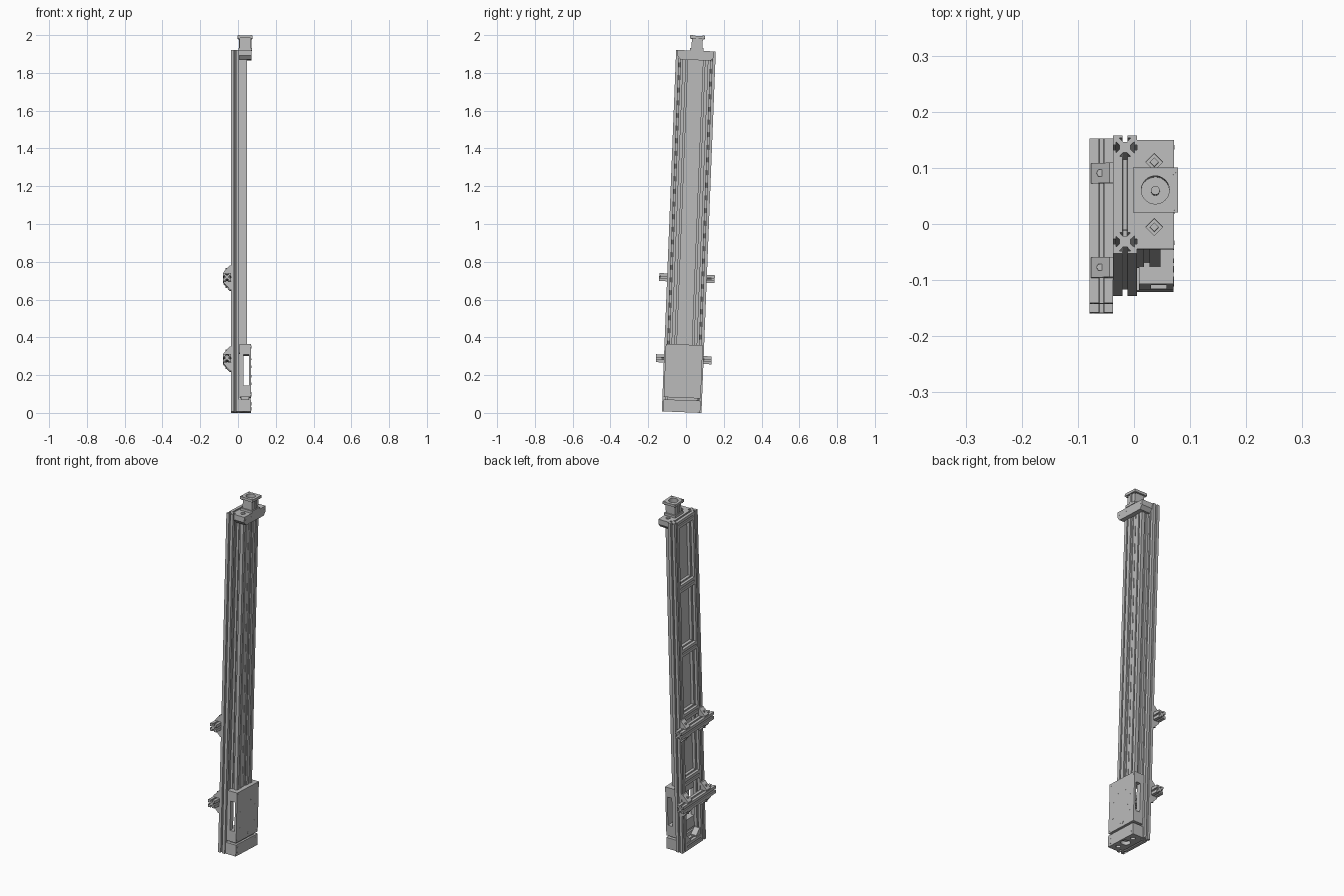
import bpy, bmesh, math
from mathutils import Matrix, Vector

if "Cube" in bpy.data.objects:
    bpy.data.objects.remove(bpy.data.objects["Cube"])

grey = bpy.data.materials.new("aluminium_grey")
grey.use_nodes = True
COLOUR = (0.5, 0.5, 0.5, 1)
grey.diffuse_color = COLOUR
grey.node_tree.nodes["Principled BSDF"].inputs["Base Color"].default_value = COLOUR

# The whole assembly leans slightly towards the back
LEAN = Matrix.Translation((0, -0.023, 0.004)) @ Matrix.Rotation(-0.0395, 4, 'X')


def prism(name, pts, axis, lo, hi):
    """Extrude a flat outline along one axis of the leaning frame."""
    place = {'x': lambda a, b, t: (t, a, b),
             'y': lambda a, b, t: (a, t, b),
             'z': lambda a, b, t: (a, b, t)}[axis]
    bm = bmesh.new()
    base = bm.faces.new([bm.verts.new(place(a, b, lo)) for a, b in pts])
    out = bmesh.ops.extrude_face_region(bm, geom=[base])
    shift = Vector(place(0, 0, hi - lo))
    bmesh.ops.translate(bm, verts=[v for v in out["geom"] if isinstance(v, bmesh.types.BMVert)], vec=shift)
    bmesh.ops.recalc_face_normals(bm, faces=bm.faces)
    bm.transform(LEAN)
    mesh = bpy.data.meshes.new(name)
    bm.to_mesh(mesh)
    bm.free()
    mesh.materials.append(grey)
    ob = bpy.data.objects.new(name, mesh)
    bpy.context.collection.objects.link(ob)
    return ob


def box(name, x, y, z):
    return prism(name, [(x[0], y[0]), (x[1], y[0]), (x[1], y[1]), (x[0], y[1])], 'z', *z)


def ngon(a, b, r, n, turn=0.0):
    return [(a + r * math.cos(math.tau * i / n + turn), b + r * math.sin(math.tau * i / n + turn))
            for i in range(n)]


def cut(ob, cutter):
    mod = ob.modifiers.new("cut", 'BOOLEAN')
    mod.operation, mod.solver, mod.object = 'DIFFERENCE', 'EXACT', cutter
    bpy.context.view_layer.objects.active = ob
    bpy.ops.object.modifier_apply(modifier=mod.name)
    bpy.data.objects.remove(cutter)


def t_slot(a, b, s=0.021):
    """Outline of a square extrusion with a T-slot in each side."""
    half = [(s, -s), (s, -0.0045), (0.0165, -0.0045), (0.0165, -0.01), (0.0095, -0.0035)]
    side = half + [(p, -q) for p, q in reversed(half[1:])]
    pts = []
    for _ in range(4):
        pts += [(a + p, b + q) for p, q in side]
        side = [(-q, p) for p, q in side]
    return pts


def screw(name, x, y, z, r=0.004):
    prism(name, ngon(y, z, r, 10), 'x', x, x + 0.002)


# Ladder frame: two uprights and evenly spaced rungs
FX, TOP = -0.016, 1.915
for label, y in (("front", -0.084), ("back", 0.084)):
    prism(label + "_upright", t_slot(FX, y), 'z', 0, TOP)
for i in range(6):
    prism("frame_rung", t_slot(FX, 0.021 + i * (TOP - 0.042) / 5), 'y', -0.063, 0.063)
for s in (-1, 1):
    prism("frame_corner_gusset", [(s * 0.063, 0.042), (s * 0.063, 0.08), (s * 0.056, 0.08),
                                  (s * 0.025, 0.049), (s * 0.025, 0.042)], 'x', -0.033, 0.001)

# Mounting bars with angle brackets above and below each upright
for z in (0.28, 0.71):
    prism("mounting_bar", t_slot(-0.058, z), 'y', -0.147, 0.147)
    for y in (-0.084, 0.084):
        for s in (-1, 1):
            prism("bar_bracket", [(-0.037, z + s * 0.021), (-0.037, z + s * 0.063), (-0.044, z + s * 0.063),
                                  (-0.077, z + s * 0.028), (-0.077, z + s * 0.021)],
                  'y', y - 0.018, y + 0.018)
            prism("bracket_bolt", ngon(-0.06, y, 0.007, 6), 'z', z + s * 0.04, z + s * 0.049)

# Grooved actuator body
ridges = [(0.005, 0.068), (0.018, 0.068), (0.018, 0.061), (0.028, 0.061), (0.028, 0.068), (0.047, 0.068),
          (0.047, 0.05), (0.037, 0.05), (0.037, 0.042), (0.047, 0.042), (0.047, 0.02), (0.04, 0.02)]
prism("actuator_body", ridges + [(x, -y) for x, y in reversed(ridges)], 'z', 0.31, 1.87)
for y in (-0.01, 0.01):
    box("belt_guide", (0.039, 0.044), (y - 0.004, y + 0.004), (0.31, 1.87))

# Upper end block with chamfered lower corners and diamond pockets
end_block = prism("upper_end_block", [(-0.097, TOP), (0.097, TOP), (0.097, 1.885), (0.08, 1.865),
                                      (-0.08, 1.865), (-0.097, 1.885)], 'x', 0.005, 0.071)
for y in (-0.058, 0.058):
    cut(end_block, prism("pocket_cutter", ngon(0.036, y, 0.015, 4), 'z', TOP - 0.025, TOP + 0.02))
    prism("pocket_bolt", ngon(0.036, y, 0.008, 4), 'z', TOP - 0.03, TOP - 0.006)
for y in (-0.085, -0.03, 0.03, 0.085):
    screw("end_block_screw", 0.07, y, 1.897)

# Motor mount: collar, hollow neck, square flange and shaft
MX, MY = 0.038, 0.005
for name, h, z in (("mount_collar", 0.036, (TOP, 1.928)), ("mount_neck", 0.029, (1.928, 1.982)),
                   ("mount_flange", 0.04, (1.98, 1.994))):
    part = box(name, (MX - h, MX + h), (MY - h, MY + h), z)
    if name != "mount_collar":
        cut(part, prism("bore_cutter", ngon(MX, MY, 0.025, 32), 'z', 1.94, 2.02))
prism("motor_shaft", ngon(MX, MY, 0.008, 16), 'z', 1.93, 1.975)
for sx in (-1, 1):
    for sy in (-1, 1):
        prism("flange_bolt", ngon(MX + sx * 0.032, MY + sy * 0.032, 0.005, 8), 'z', 1.975, 1.996)
    # side relief in the neck
    box("neck_rib", (MX + sx * 0.029, MX + sx * 0.034), (MY - 0.006, MY + 0.006), (TOP, 1.982))

# Carriage: face plate, solid ends and open side windows
W = 0.098
box("carriage_plate", (0.058, 0.07), (-W, W), (0.076, 0.358))
box("carriage_upper_end", (0.009, 0.058), (-W, W), (0.302, 0.358))
box("carriage_lower_end", (0.009, 0.058), (-W, W), (0.076, 0.138))
for s in (-1, 1):
    box("carriage_side_rail", (0.009, 0.03), sorted((s * W, s * 0.07)), (0.138, 0.302))
    for y, z in ((0.088, 0.345), (0.088, 0.09), (0.065, 0.24), (0.065, 0.15), (0.03, 0.28), (0.05, 0.19)):
        screw("carriage_screw", 0.069, s * y, z)
    screw("carriage_port", 0.069, s * 0.012, 0.1, 0.007)

# Lower end block with recessed underside
base = box("lower_end_block", (0.005, 0.07), (-W, W), (0.0, 0.064))
for y in (-0.058, 0.058):
    cut(base, prism("pocket_cutter", ngon(0.036, y, 0.015, 4), 'z', -0.02, 0.02))
cut(base, prism("bearing_cutter", ngon(0.036, 0, 0.025, 24), 'z', -0.02, 0.02))
box("lower_spacer", (0.015, 0.058), (-0.08, 0.08), (0.064, 0.076))
for y in (-0.08, 0.08):
    for z in (0.018, 0.045):
        screw("lower_block_screw", 0.069, y, z, 0.006)
